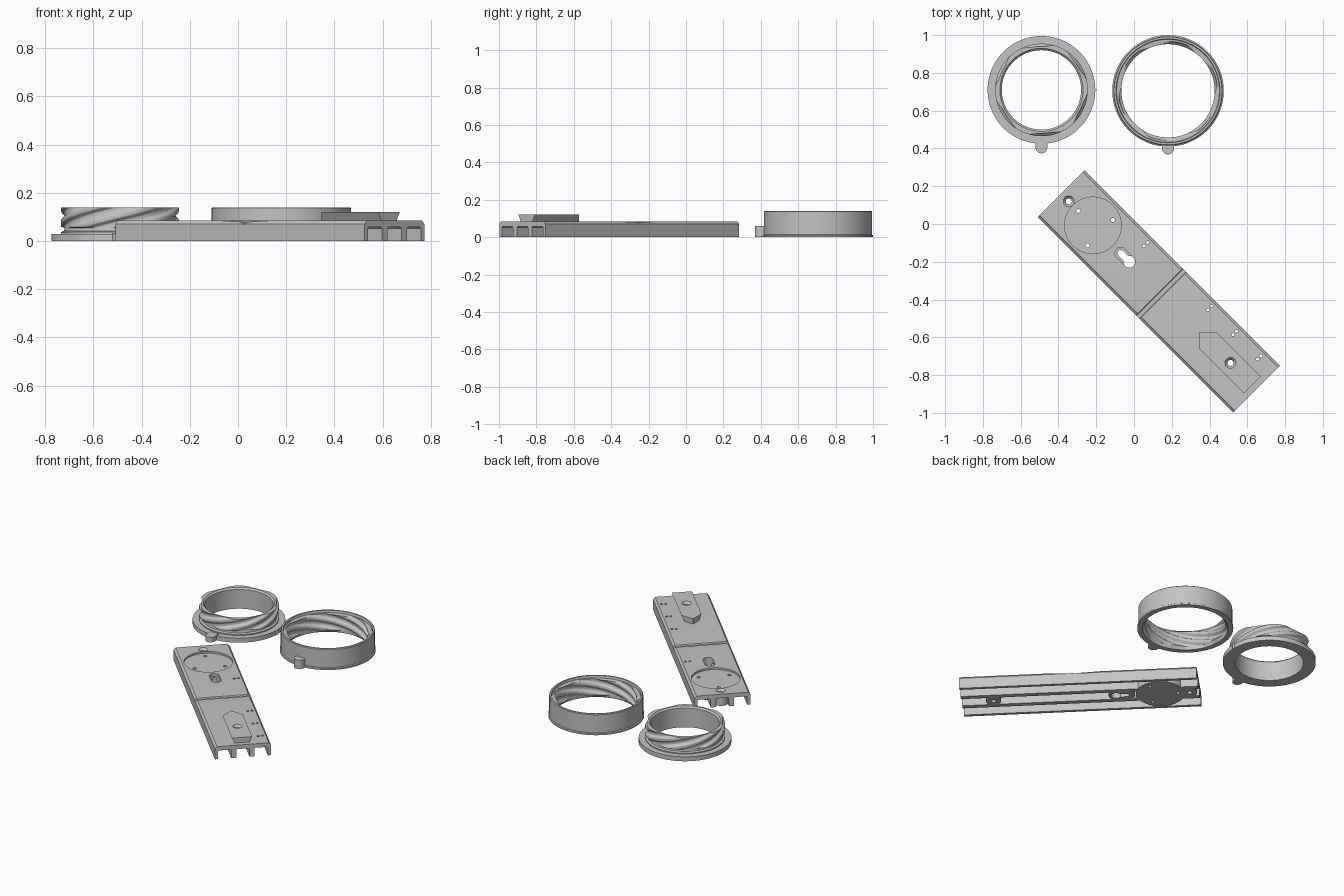
import bpy, bmesh, math
from mathutils import Matrix

if "Cube" in bpy.data.objects:
    bpy.data.objects.remove(bpy.data.objects["Cube"])

GREY = bpy.data.materials.new("plain_grey")
GREY.use_nodes = True
GREY.diffuse_color = (0.55, 0.55, 0.55, 1)
GREY.node_tree.nodes["Principled BSDF"].inputs["Base Color"].default_value = (0.55, 0.55, 0.55, 1)


def finish(name, bm):
    bmesh.ops.recalc_face_normals(bm, faces=bm.faces)
    mesh = bpy.data.meshes.new(name)
    bm.to_mesh(mesh)
    bm.free()
    mesh.materials.append(GREY)
    obj = bpy.data.objects.new(name, mesh)
    bpy.context.collection.objects.link(obj)
    return obj


def loft(name, sections):
    """Join equal-length point loops and cap both ends."""
    bm = bmesh.new()
    loops = [[bm.verts.new(p) for p in s] for s in sections]
    n = len(loops[0])
    for a, b in zip(loops, loops[1:]):
        for i in range(n):
            j = (i + 1) % n
            bm.faces.new((a[i], a[j], b[j], b[i]))
    bm.faces.new(loops[0])
    bm.faces.new(loops[-1])
    return finish(name, bm)


def cylinder(name, x, y, z0, z1, r0, r1=None, sides=40):
    bm = bmesh.new()
    bmesh.ops.create_cone(bm, cap_ends=True, segments=sides, radius1=r0,
                          radius2=r0 if r1 is None else r1, depth=z1 - z0,
                          matrix=Matrix.Translation((x, y, (z0 + z1) / 2)))
    return finish(name, bm)


def slot(name, x0, x1, z0, z1, r, y=0.0):
    """Rounded slot running along x."""
    pts = []
    for cx, start in ((x1, -90), (x0, 90)):
        for k in range(13):
            a = math.radians(start + k * 15)
            pts.append((cx + r * math.cos(a), y + r * math.sin(a)))
    return loft(name, [[(x, yy, z) for x, yy in pts] for z in (z0, z1)])


def combine(target, tool, operation):
    mod = target.modifiers.new(operation.title(), "BOOLEAN")
    mod.operation, mod.object, mod.solver = operation, tool, "EXACT"
    bpy.context.view_layer.objects.active = target
    bpy.ops.object.modifier_apply(modifier=mod.name)
    bpy.data.objects.remove(tool)


def cut(target, tool):
    combine(target, tool, "DIFFERENCE")


def smooth(obj):
    bpy.ops.object.select_all(action="DESELECT")
    obj.select_set(True)
    bpy.context.view_layer.objects.active = obj
    bpy.ops.object.shade_smooth_by_angle(angle=math.radians(32))


# Mounting rail: ribbed section swept along x, dipping to a groove mid-way
TOP, HALF, WIDTH = 0.085, 0.732, 0.175


def rail_section(x, top):
    pts = [(-WIDTH, 0)]
    for c in (-0.114, 0, 0.114):
        pts += [(c - 0.041, 0), (c - 0.041, 0.052), (c - 0.035, 0.058),
                (c + 0.035, 0.058), (c + 0.041, 0.052), (c + 0.041, 0)]
    pts += [(WIDTH, 0), (WIDTH, 0.07), (WIDTH - 0.013, top),
            (0.013 - WIDTH, top), (-WIDTH, 0.07)]
    return [(x, y, z) for y, z in pts]


MID = 0.017
stations = [(-HALF, TOP), (MID - 0.158, TOP), (MID - 0.014, 0.079), (MID - 0.01, 0.072),
            (MID + 0.01, 0.072), (MID + 0.014, 0.079), (MID + 0.158, TOP), (HALF, TOP)]
rail = loft("mounting_rail", [rail_section(x, z) for x, z in stations])

# Solid pads under the disc seat, screws and keyhole
DISC, SCREW, KEY, PLATE = -0.494, -0.675, -0.222, 0.535
combine(rail, cylinder("disc_pad", DISC, 0, 0, 0.075, 0.15, sides=64), "UNION")
combine(rail, cylinder("screw_pad", SCREW, 0, 0, 0.075, 0.046), "UNION")
combine(rail, cylinder("plate_pad", PLATE, 0, 0, 0.075, 0.046), "UNION")
combine(rail, slot("key_pad", KEY - 0.07, KEY, 0, 0.075, 0.046), "UNION")

# Disc seat with three pin holes
cut(rail, cylinder("seat", DISC, 0, TOP - 0.012, 0.2, 0.15, sides=64))
for k in range(3):
    a = math.radians(180 + 120 * k)
    cut(rail, cylinder("pin", DISC + 0.11 * math.cos(a), 0.11 * math.sin(a),
                       -0.1, 0.2, 0.011, sides=20))

# Countersunk screw hole and keyhole
cut(rail, cylinder("sink", SCREW, 0, TOP - 0.015, TOP + 0.001, 0.016, 0.03))
for x in (SCREW, PLATE):
    cut(rail, cylinder("screw", x, 0, -0.1, 0.2, 0.016))
cut(rail, slot("key_recess", KEY - 0.064, KEY, 0.065, 0.2, 0.031))
cut(rail, slot("key_slot", KEY - 0.064, KEY, -0.1, 0.2, 0.017))
cut(rail, cylinder("key_head", KEY, 0, -0.1, 0.2, 0.0315))

# Paired cable holes beside one edge
for x in (-0.226, 0.252, 0.439, 0.623):
    for y in (0.115, 0.141):
        cut(rail, cylinder("cable", x, y, -0.1, 0.2, 0.008, sides=16))


# Dovetail plate with pointed nose
def plate_loop(w, z):
    return [(0.304, 0, z), (0.304 + w, -w, z), (0.7, -w, z), (0.7, w, z), (0.304 + w, w, z)]


plate = loft("dovetail_plate", [plate_loop(0.045, TOP), plate_loop(0.063, 0.12)])
cut(plate, cylinder("plate_sink", PLATE, 0, 0.105, 0.121, 0.017, 0.03))
cut(plate, cylinder("plate_screw", PLATE, 0, 0, 0.2, 0.016))
for obj in (rail, plate):
    obj.location = (0.132, -0.357, 0)
    obj.rotation_euler.z = math.radians(-45)
    smooth(obj)


# Threaded rings: rows of (radius, thread depth, height) turned about z
def turned(name, rows, x, y, starts=6, lead=0.36, steps=144):
    bm = bmesh.new()
    grid = []
    for r, depth, z in rows:
        ring = []
        for i in range(steps):
            a = math.tau * i / steps
            wave = math.sin(starts * (math.tau * z / lead - a))
            rr = r + depth * min(1, max(0, 0.5 + 0.8 * wave))
            ring.append(bm.verts.new((rr * math.cos(a), rr * math.sin(a), z)))
        grid.append(ring)
    for a, b in zip(grid, grid[1:] + grid[:1]):
        for i in range(steps):
            j = (i + 1) % steps
            bm.faces.new((a[i], a[j], b[j], b[i]))
    obj = finish(name, bm)
    obj.location = (x, y, 0)
    smooth(obj)
    return obj


def thread_rows(r, depth, z0, z1, n=24):
    return [(r, depth, z0 + (z1 - z0) * k / n) for k in range(n + 1)]


plug = [(0.21, 0, 0), (0.285, 0, 0), (0.285, 0, 0.03), (0.245, 0, 0.03), (0.245, 0, 0.037),
        (0.232, 0, 0.042), (0.23, 0, 0.054)]
plug += thread_rows(0.23, 0.015, 0.058, 0.14) + [(0.22, 0, 0.14), (0.21, 0, 0.13)]
turned("threaded_plug_ring", plug, -0.49, 0.71)

collar = [(0.262, 0, 0), (0.295, 0, 0), (0.295, 0, 0.01), (0.289, 0, 0.014), (0.289, 0, 0.136),
          (0.285, 0, 0.14), (0.275, 0, 0.14), (0.272, 0, 0.125), (0.262, 0, 0.125)]
collar += thread_rows(0.262, -0.015, 0.122, 0.02)
turned("threaded_collar_ring", collar, 0.18, 0.705)

# Rounded grip tabs and index point
for name, x, y, r, reach, h in (("plug_tab", -0.49, 0.405, 0.031, 0.045, 0.034),
                                ("collar_tab", 0.18, 0.4, 0.032, 0.03, 0.06)):
    pts = [(x + r, y + reach), (x - r, y + reach)]
    for k in range(17):
        a = math.pi * (1 + k / 16)
        pts.append((x + r * math.cos(a), y + r * math.sin(a)))
    smooth(loft(name, [[(px, py, z) for px, py in pts] for z in (0, h)]))
nub = [(-0.21, 0.722), (-0.195, 0.71), (-0.21, 0.698)]
loft("plug_index_point", [[(x, y, z) for x, y in nub] for z in (0, 0.03)])
